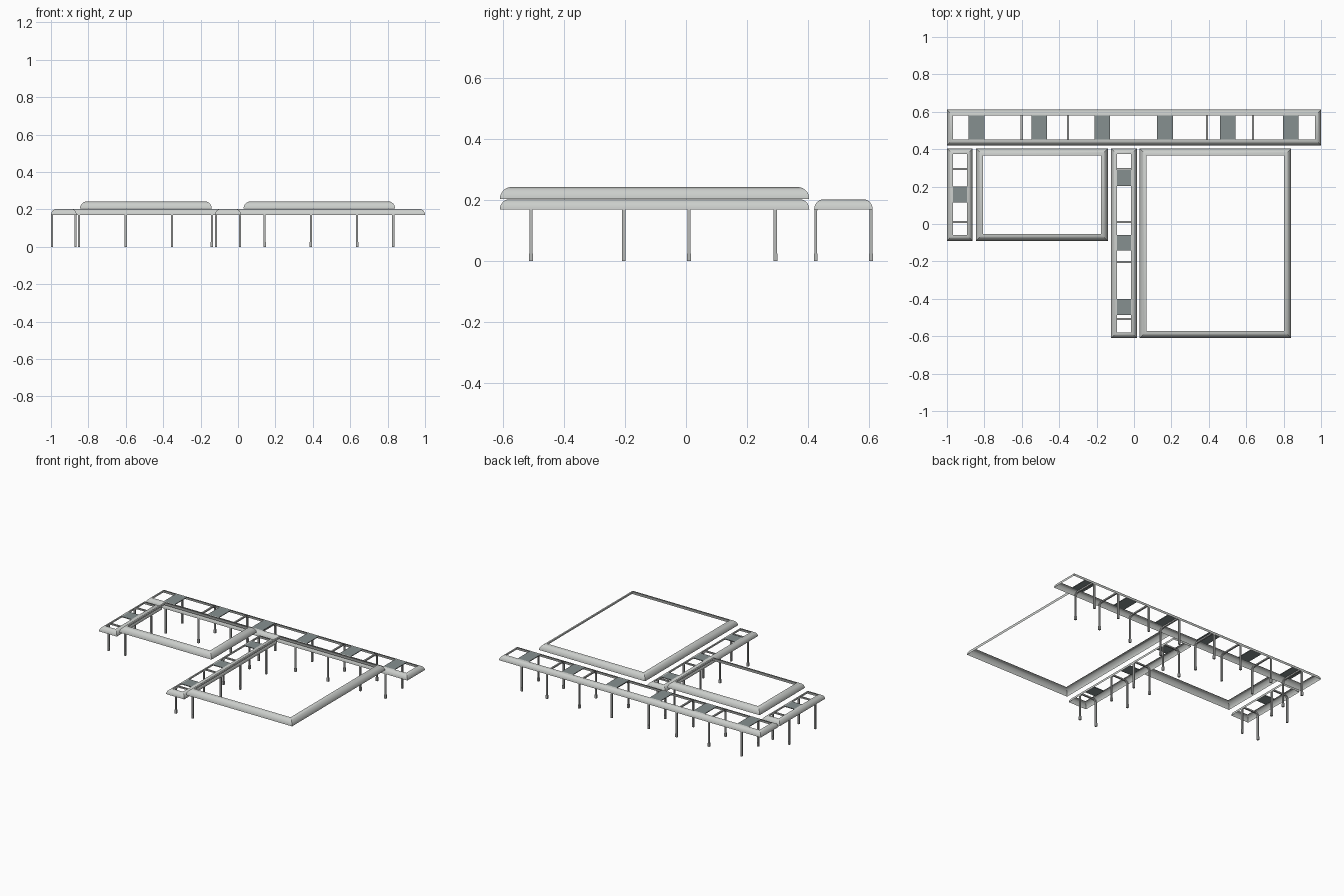
import bpy, bmesh, math

if "Cube" in bpy.data.objects:
    bpy.data.objects.remove(bpy.data.objects["Cube"])


def material(name, rgb):
    m = bpy.data.materials.new(name)
    m.diffuse_color = (*rgb, 1)
    m.use_nodes = True
    m.node_tree.nodes["Principled BSDF"].inputs["Base Color"].default_value = m.diffuse_color
    return m


FASCIA = material("pale grey metal", (0.60, 0.62, 0.60))
POST = material("mid grey metal", (0.47, 0.48, 0.47))
PANEL = material("slate panel", (0.24, 0.28, 0.28))


def finish(name, bm, mat, smooth=False):
    me = bpy.data.meshes.new(name)
    bm.to_mesh(me)
    bm.free()
    me.materials.append(mat)
    ob = bpy.data.objects.new(name, me)
    bpy.context.collection.objects.link(ob)
    if smooth:
        bpy.ops.object.select_all(action='DESELECT')
        ob.select_set(True)
        bpy.context.view_layer.objects.active = ob
        bpy.ops.object.shade_smooth_by_angle(angle=math.radians(35))
    return ob


def add_box(bm, x0, x1, y0, y1, z0, z1):
    vs = bmesh.ops.create_cube(bm, size=1)["verts"]
    for v in vs:
        v.co.x = x0 if v.co.x < 0 else x1
        v.co.y = y0 if v.co.y < 0 else y1
        v.co.z = z0 if v.co.z < 0 else z1


# Mitred rectangular rim with a quarter-round section, open in the middle
def canopy_rim(name, x0, x1, y0, y1, z0, z1, w, steps=8):
    bm = bmesh.new()
    rings = []
    for i in range(steps + 1):
        a = math.pi / 2 * i / steps
        d, z = w * (1 - math.cos(a)), z0 + (z1 - z0) * math.sin(a)
        rings.append([bm.verts.new(p) for p in (
            (x0 + d, y0 + d, z), (x1 - d, y0 + d, z),
            (x1 - d, y1 - d, z), (x0 + d, y1 - d, z))])
    for lo, hi in zip(rings, rings[1:]):
        for k in range(4):
            n = (k + 1) % 4
            bm.faces.new((lo[k], lo[n], hi[n], hi[k]))
    finish(name, bm, FASCIA, True)


# Pair of posts joined by a beam with rounded shoulders, extruded to a thin frame
def add_portal(bm, a, b, pos, along_x, top=0.194, t=0.009, depth=0.011):
    def path(inset):
        r = 0.028 - inset
        left = [(a + inset, 0)]
        for i in range(6):
            g = math.pi / 2 * i / 5
            left.append((a + inset + r * (1 - math.cos(g)), top - 0.028 + r * math.sin(g)))
        return left + [(a + b - u, z) for u, z in reversed(left)]

    def put(u, v, z):
        return bm.verts.new((u, v, z) if along_x else (v, u, z))

    outer, inner = path(0), path(t)
    quads = []
    for (ou, oz), (iu, iz) in zip(outer, inner):
        quads.append([put(ou, pos - depth / 2, oz), put(iu, pos - depth / 2, iz),
                      put(iu, pos + depth / 2, iz), put(ou, pos + depth / 2, oz)])
    for p, q in zip(quads, quads[1:]):
        for k in range(4):
            n = (k + 1) % 4
            bm.faces.new((p[k], p[n], q[n], q[k]))
    bm.faces.new(quads[0])
    bm.faces.new(quads[-1])
    # Feet sleeves
    for u in (a + t / 2, b - t / 2):
        lo, hi = u - 0.006, u + 0.006
        f0, f1 = pos - 0.0065, pos + 0.0065
        if along_x:
            add_box(bm, lo, hi, f0, f1, 0, 0.025)
        else:
            add_box(bm, f0, f1, lo, hi, 0, 0.025)


# Walkway: low rim, portal frames and roof panels spaced along its length
def walkway(name, x0, x1, y0, y1, portals, panels):
    along_x = (x1 - x0) < (y1 - y0)
    canopy_rim(name + "_rim", x0, x1, y0, y1, 0.17, 0.203, 0.031)
    a, b = (x0, x1) if along_x else (y0, y1)
    bm = bmesh.new()
    for p in portals:
        add_portal(bm, a + 0.001, b - 0.001, p, along_x)
    bmesh.ops.recalc_face_normals(bm, faces=bm.faces[:])
    finish(name + "_posts", bm, POST, True)
    bm = bmesh.new()
    for c in panels:
        span, run = (a + 0.029, b - 0.029), (c - 0.042, c + 0.042)
        xs, ys = (span, run) if along_x else (run, span)
        add_box(bm, *xs, *ys, 0.197, 0.202)
    finish(name + "_panels", bm, PANEL)


walkway("rear_walkway", -1, 1, 0.42, 0.612,
        (-0.85, -0.6, -0.353, -0.14, 0.142, 0.39, 0.637, 0.83),
        [-0.842 + 0.336 * i for i in range(6)])
walkway("middle_walkway", -0.123, 0.016, -0.61, 0.404,
        (-0.508, -0.204, 0.01, 0.293), (-0.444, -0.1, 0.246))
walkway("left_walkway", -1, -0.863, -0.09, 0.404, (0.01, 0.293), (0.158,))

# Raised roof rims over the two halls
canopy_rim("small_hall_rim", -0.845, -0.14, -0.09, 0.404, 0.204, 0.243, 0.037)
canopy_rim("large_hall_rim", 0.03, 0.84, -0.61, 0.404, 0.204, 0.243, 0.037)
